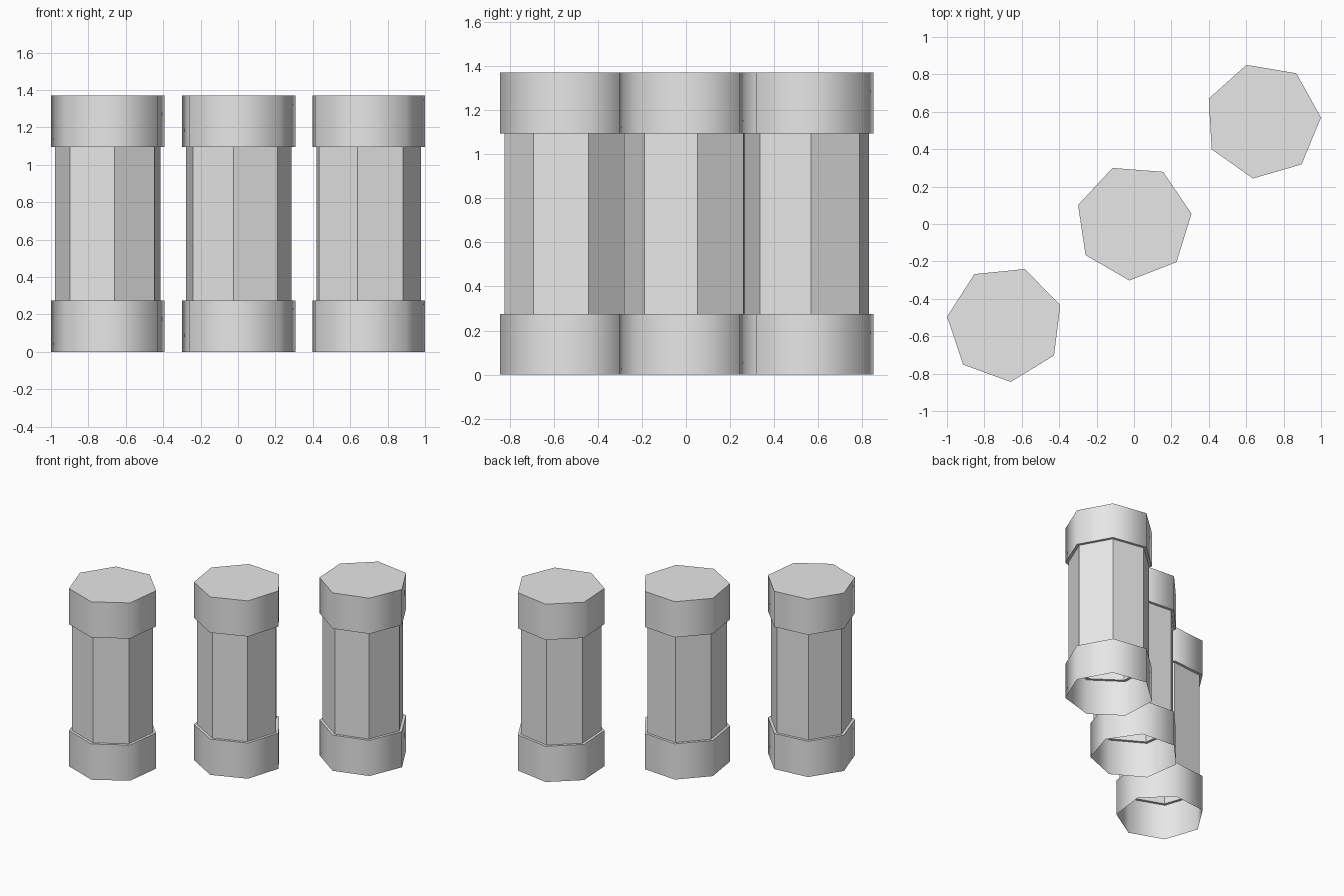
import bpy
import bmesh
from math import cos, sin, radians, tau

cube = bpy.data.objects.get("Cube")
if cube:
    bpy.data.objects.remove(cube, do_unlink=True)

SIDES = 7
OUTER, INNER = 0.312, 0.29
FOOT_TOP, CAP_BASE, CAP_TOP = 0.275, 1.095, 1.37

grey = bpy.data.materials.new("plain_grey")
grey.use_nodes = True
colour = (0.8, 0.8, 0.8, 1.0)
grey.diffuse_color = colour
grey.node_tree.nodes["Principled BSDF"].inputs["Base Color"].default_value = colour


def build_part(name, centre, turn, profile, smooth_walls=False, lid=False):
    """Sweep a (radius, height) profile around seven sides."""
    bm = bmesh.new()
    rings = []
    for radius, z in profile:
        angles = [radians(turn) + tau * i / SIDES for i in range(SIDES)]
        rings.append([bm.verts.new((radius * cos(a), radius * sin(a), z)) for a in angles])
    for low, high in zip(rings, rings[1:]):
        for i in range(SIDES):
            j = (i + 1) % SIDES
            bm.faces.new((low[i], low[j], high[j], high[i]))
    if lid:
        bm.faces.new(rings[-1])
    bm.normal_update()
    # Walls blend around the band while rims stay crisp
    for face in bm.faces:
        face.smooth = smooth_walls and abs(face.normal.z) < 0.5
    for edge in bm.edges:
        if abs(edge.verts[0].co.z - edge.verts[1].co.z) < 0.001:
            edge.smooth = False
    mesh = bpy.data.meshes.new(name)
    bm.to_mesh(mesh)
    bm.free()
    mesh.materials.append(grey)
    obj = bpy.data.objects.new(name, mesh)
    obj.location = (*centre, 0)
    bpy.context.collection.objects.link(obj)


# Three hollow columns in a diagonal row, each turned a little differently
columns = {
    "right": ((-0.69, -0.534), 18.6),
    "middle": ((-0.001, 0.009), 8.5),
    "left": ((0.688, 0.551), 3.3),
}
for side, (centre, turn) in columns.items():
    # Open foot band with an inward ledge on top
    build_part(side + "_foot", centre, turn,
               [(OUTER, 0), (OUTER, FOOT_TOP), (INNER, FOOT_TOP)], smooth_walls=True)
    # Narrower faceted shaft
    build_part(side + "_shaft", centre, turn, [(INNER, FOOT_TOP), (INNER, CAP_BASE)])
    # Cap band with a ledge beneath and a flat lid
    build_part(side + "_cap", centre, turn,
               [(INNER, CAP_BASE), (OUTER, CAP_BASE), (OUTER, CAP_TOP)],
               smooth_walls=True, lid=True)
